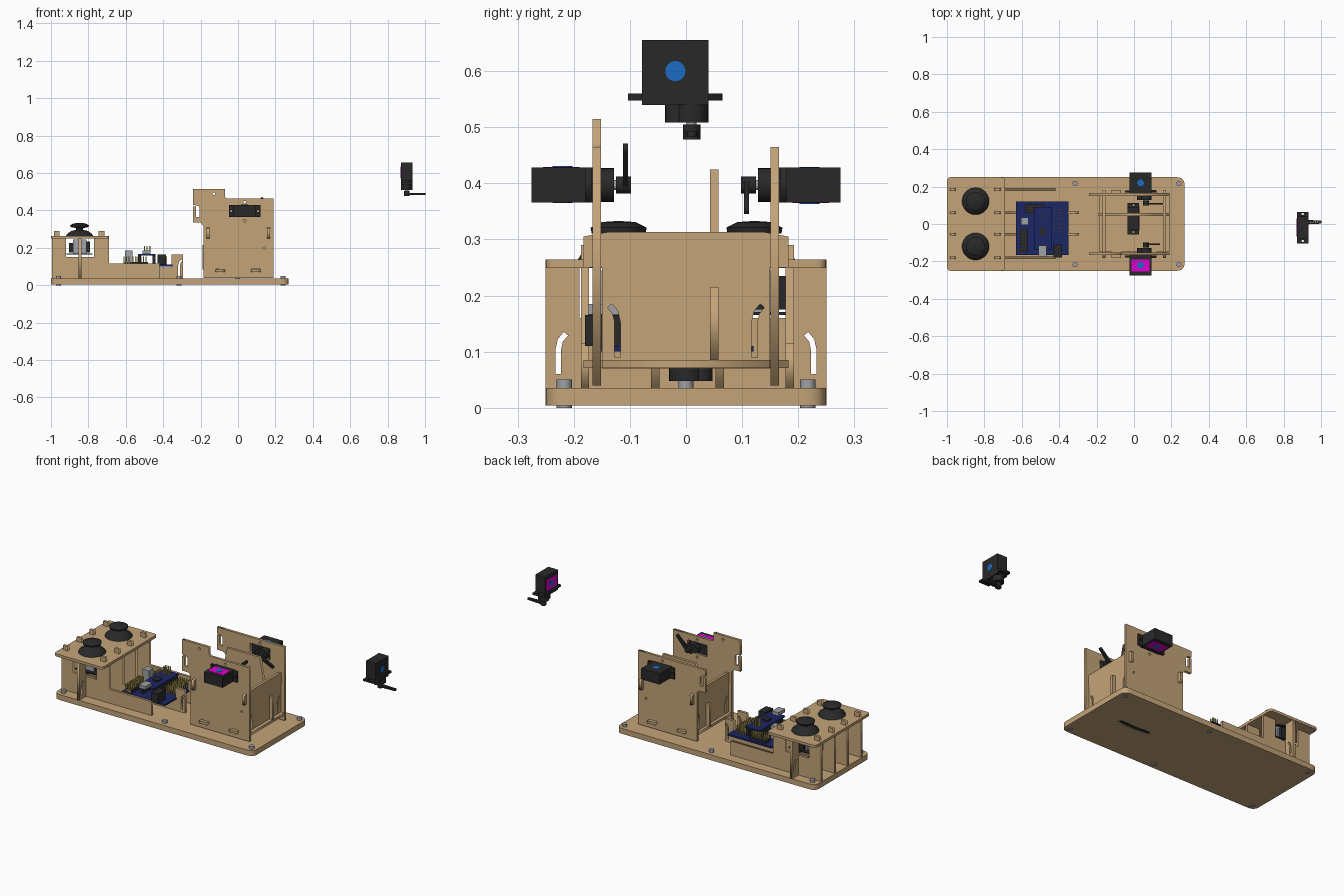
import bpy, bmesh, math
from mathutils import Matrix, Vector

if "Cube" in bpy.data.objects:
    bpy.data.objects.remove(bpy.data.objects["Cube"])

def material(name, rgb):
    m = bpy.data.materials.new(name)
    m.diffuse_color = (*rgb, 1)
    m.use_nodes = True
    m.node_tree.nodes["Principled BSDF"].inputs["Base Color"].default_value = m.diffuse_color
    return m

WOOD = material("plywood", (0.55, 0.37, 0.19))
BLACK = material("black_plastic", (0.022, 0.022, 0.022))
BLUE = material("circuit_blue", (0.012, 0.02, 0.13))
DOT = material("blue_dot", (0.01, 0.15, 0.55))
PINK = material("magenta_label", (0.75, 0.0, 0.62))
GREY = material("metal", (0.35, 0.36, 0.38))
GOLD = material("pin_gold", (0.6, 0.5, 0.12))
I = Matrix()

def add(name, mesh, mat, M=I, smooth=False):
    o = bpy.data.objects.new(name, mesh)
    bpy.context.collection.objects.link(o)
    mesh.transform(M)
    mesh.materials.clear()
    mesh.materials.append(mat)
    if smooth:
        bpy.ops.object.select_all(action='DESELECT')
        o.select_set(True)
        bpy.context.view_layer.objects.active = o
        bpy.ops.object.shade_smooth_by_angle()
    return o

def boxes(name, items, mat, M=I):
    """Boxes given as x0,x1,y0,y1,z0,z1, joined in one mesh."""
    bm = bmesh.new()
    for a, b, c, d, e, f in items:
        T = Matrix.Translation(((a+b)/2, (c+d)/2, (e+f)/2)) @ Matrix.Diagonal((b-a, d-c, f-e, 1))
        bmesh.ops.create_cube(bm, size=1, matrix=T)
    me = bpy.data.meshes.new(name)
    bm.to_mesh(me)
    bm.free()
    return add(name, me, mat, M)

def lathe(name, prof, mat, M=I, n=32):
    bm = bmesh.new()
    vs = [bm.verts.new((r, 0, z)) for r, z in prof]
    es = [bm.edges.new(p) for p in zip(vs, vs[1:])]
    bmesh.ops.spin(bm, geom=vs + es, cent=(0, 0, 0), axis=(0, 0, 1), angle=2*math.pi, steps=n)
    bmesh.ops.remove_doubles(bm, verts=bm.verts, dist=1e-5)
    bmesh.ops.recalc_face_normals(bm, faces=bm.faces)
    me = bpy.data.meshes.new(name)
    bm.to_mesh(me)
    bm.free()
    return add(name, me, mat, M, True)

def cyl(name, x, y, r, z0, z1, mat, M=I):
    return lathe(name, [(0, z0), (r, z0), (r, z1), (0, z1)], mat, M @ Matrix.Translation((x, y, 0)), 24)

def rect(a, b, c, d):
    return [(a, c), (b, c), (b, d), (a, d)]

def circle(x, y, r, n=16):
    return [(x + r*math.cos(2*math.pi*i/n), y + r*math.sin(2*math.pi*i/n)) for i in range(n)]

def rounded(pts, r):
    out = []
    for i, p in enumerate(pts):
        p, a, b = Vector(p), Vector(pts[i-1]), Vector(pts[(i+1) % len(pts)])
        s, e = p + (a-p).normalized()*r, p + (b-p).normalized()*r
        for k in range(6):
            t = k/5
            out.append(tuple(s*(1-t)**2 + p*2*t*(1-t) + e*t*t))
    return out

def cable_slot(u, v0, v1, side, w=0.005):
    """Vertical slot whose upper end curls to one side."""
    path = [Vector(p) for p in ((u, v0), (u, v1-.03), (u+side*.004, v1-.012), (u+side*.014, v1))]
    l, r = [], []
    for i, p in enumerate(path):
        t = (path[min(i+1, 3)] - path[max(i-1, 0)]).normalized()
        n = Vector((-t.y, t.x))*w
        l.append(tuple(p+n))
        r.append(tuple(p-n))
    return l + r[::-1]

ORIENT = {'xy': I, 'xz': Matrix.Rotation(math.pi/2, 4, 'X'),
          'yz': Matrix(((0, 0, 1, 0), (1, 0, 0, 0), (0, 1, 0, 0), (0, 0, 0, 1)))}
AXIS = {'xy': (0, 0, 1), 'xz': (0, 1, 0), 'yz': (1, 0, 0)}

def plate(name, plane, pos, outline, holes=(), thick=0.015, mat=WOOD, M=I):
    """Flat sheet cut from an outline with holes, centred at pos on its normal."""
    cu = bpy.data.curves.new(name, 'CURVE')
    cu.dimensions, cu.fill_mode, cu.extrude = '2D', 'BOTH', thick/2
    for loop in [outline, *holes]:
        s = cu.splines.new('POLY')
        s.points.add(len(loop)-1)
        for pt, (u, v) in zip(s.points, loop):
            pt.co = (u, v, 0, 1)
        s.use_cyclic_u = True
    tmp = bpy.data.objects.new(name + "_tmp", cu)
    bpy.context.collection.objects.link(tmp)
    me = bpy.data.meshes.new_from_object(tmp.evaluated_get(bpy.context.evaluated_depsgraph_get()))
    bpy.data.objects.remove(tmp)
    me.name = name
    return add(name, me, mat, M @ Matrix.Translation(Vector(AXIS[plane])*pos) @ ORIENT[plane])

def servo(name, loc, X, Y, Z, horn=0.0, arm=True):
    """Small servo: output along local Z, shaft on the axis, label on local -Y."""
    M = Matrix.Translation(loc) @ Matrix((X, Y, Z)).transposed().to_4x4()
    boxes(name+"_body", [(-.088, .030, -.031, .031, 0, .115)], BLACK, M)
    plate(name+"_flange", 'xy', .101, rect(-.113, .055, -.031, .031),
          [circle(-.101, 0, .006), circle(.043, 0, .006)], .012, BLACK, M)
    cyl(name+"_gear_housing", 0, 0, .030, .114, .147, BLACK, M)
    cyl(name+"_idler_housing", -.027, 0, .02, .114, .147, BLACK, M)
    cyl(name+"_shaft", 0, 0, .009, .147, .165, GREY, M)
    boxes(name+"_label", [(-.078, .02, -.0325, -.030, .02, .085)], PINK, M)
    D = M @ Matrix.Rotation(math.pi/2, 4, 'X')
    cyl(name+"_dots", -.029, .055, .018, -.032, .0335, DOT, D)
    if arm:
        H = M @ Matrix.Rotation(horn, 4, 'Z')
        cyl(name+"_horn_hub", 0, 0, .0155, .150, .177, BLACK, H)
        plate(name+"_horn", 'xy', .167, rounded([(0, -.013), (.1, -.008), (.1, .008), (0, .013)], .007),
              [circle(.03+.013*i, 0, .003, 8) for i in range(5)], .009, BLACK, H)

# base board, bolts and the swivel horn set in it
plate("base_board", 'xy', .0195, rounded(rect(-1, .27, -.25, .25), .04),
      [rounded(rect(-.1, .1, -.014, .014), .01)], .031)
plate("swivel_horn", 'xy', .02, [(-.098, -.007), (0, -.013), (.098, -.007), (.098, .007), (0, .013), (-.098, .007)],
      [], .028, BLACK)
for x in (-.96, -.315, .24):
    for y in (-.217, .217):
        cyl("base_bolt", x, y, .0135, 0, .05, GREY)

# tall side panels that carry the two side servos
side_holes = [rect(-.028, .098, .364, .43), rect(-.168, -.152, .25, .31), rect(.155, .171, .25, .31),
              rect(.07, .12, .072, .087), rect(-.113, -.105, .07, .09), circle(.035, .445, .007),
              circle(.035, .345, .007), circle(.14, .2, .006)]
hook = [(-.185, .04), (.19, .04), (.19, .465)]
hook_end = [(-.24, .43), (-.215, .425), (-.205, .415), (-.205, .365), (-.225, .365), (-.225, .42),
            (-.24, .42), (-.24, .335), (-.2, .335), (-.185, .32)]
plate("front_side_panel", 'xz', -.159, hook + [(-.06, .465), (-.07, .475), (-.07, .515), (-.24, .515)] + hook_end,
      side_holes + [circle(-.13, .49, .007)])
plate("back_side_panel", 'xz', .158, hook + [(-.24, .465)] + hook_end, side_holes)

# cross panels with tabs through the side panels
half = [(.15, .07), (.15, .25), (.183, .25), (.183, .305), (.14, .313)]
cross = half + [(-u, v) for u, v in half[::-1]]
for n, x in (("right_cross_panel", .163), ("left_cross_panel", -.16)):
    plate(n, 'yz', x, cross, [cable_slot(-.122, .09, .182, -1), cable_slot(.122, .09, .182, 1)])

# turntable floor and inner guide panel
tabs = [(-.185, .15), (-.12, .15), (-.12, .183), (-.07, .183), (-.07, .15), (.07, .15), (.07, .183),
        (.12, .183), (.12, .15), (.19, .15)]
plate("turntable_floor", 'xy', .078, tabs + [(u, -v) for u, v in tabs[::-1]], [rect(-.034, .03, -.032, .09)])
plate("inner_guide_panel", 'xz', .05, [(-.19, .085), (-.045, .085), (-.045, .21), (.045, .21), (.045, .085),
      (.19, .085), (.19, .215), (.145, .215), (.11, .425), (-.1, .425), (-.14, .215), (-.19, .215)])

# servos
servo("front_servo", (.064, -.275, .397), (1, 0, 0), (0, 0, -1), (0, 1, 0), -math.pi/4)
servo("back_servo", (.064, .275, .397), (1, 0, 0), (0, 0, 1), (0, -1, 0), -math.radians(28))
servo("swivel_servo", (-.003, 0, .195), (0, -1, 0), (-1, 0, 0), (0, 0, -1), arm=False)
cyl("swivel_shaft", -.003, 0, .013, .02, .05, GREY)
servo("loose_servo", (.902, .01, .655), (0, 1, 0), (1, 0, 0), (0, 0, -1), math.pi/2)

# joystick box: four long ribs, one cross rib, one lid
crown = [(-.69, .25), (-.715, .25), (-.715, .29), (-.745, .29), (-.745, .25), (-.77, .25), (-.77, .15), (-.92, .15),
         (-.92, .25), (-.955, .25), (-.955, .29), (-.985, .29), (-.985, .25), (-.995, .25), (-.995, .035)]
for y in (-.18, .185):
    plate("outer_rib", 'xz', y, [(-.42, .035), (-.42, .115), (-.69, .115)] + crown)
for y in (-.055, .06):
    plate("inner_rib", 'xz', y, [(-.295, .035), (-.295, .165), (-.355, .165), (-.355, .095), (-.69, .095)] + crown,
          [cable_slot(-.315, .05, .135, 1)])
rib = [(.25, .035), (.25, .25), (.19, .25), (.19, .16), (.055, .16), (.055, .25)]
plate("joystick_cross_rib", 'yz', -.845, rib + [(-u, v) for u, v in rib[::-1]],
      [cable_slot(-.228, .06, .132, 1), cable_slot(.228, .06, .132, -1)])
plate("joystick_lid", 'xy', .257, rounded(rect(-1, -.69, -.25, .25), .02),
      [circle(-.847, .122, .06, 32), circle(-.847, -.12, .06, 32)])

# joysticks
for y in (-.12, .122):
    T = Matrix.Translation((-.847, y, 0))
    lathe("joystick_cap", [(0, .333), (.03, .331), (.05, .321), (.048, .311), (.02, .306), (.019, .296),
                           (.045, .29), (.066, .275), (.074, .262), (.06, .25), (0, .25)], BLACK, T)
    boxes("joystick_board", [(-.07, .07, -.055, .055, .165, .171)], BLACK, T)
    boxes("joystick_housing", [(-.036, .036, -.036, .036, .171, .245)], GREY, T)
    boxes("joystick_sensors", [(.036, .056, -.025, .025, .175, .235), (-.056, -.036, -.02, .02, .175, .225),
                               (-.025, .025, .036, .055, .175, .235)], BLACK, T)

# controller boards
boxes("shield_board", [(-.63, -.35, -.165, .12, .100, .110)], BLUE)
boxes("controller_board", [(-.535, -.44, -.14, .09, .158, .166)], BLUE)
boxes("header_sockets", [(-.535, -.518, -.12, .08, .11, .158), (-.457, -.44, -.12, .08, .11, .158),
                         (-.61, -.57, -.15, -.03, .11, .125), (-.58, -.48, .06, .105, .11, .125)], BLACK)
boxes("power_connector", [(-.43, -.385, -.18, -.11, .11, .165)], BLACK)
boxes("processor_chip", [(-.505, -.47, -.06, -.02, .166, .174)], BLACK)
boxes("usb_socket", [(-.51, -.468, -.175, -.115, .166, .185)], GREY)
boxes("terminal_block", [(-.605, -.565, -.005, .035, .11, .185)], GREY)
pins = [(x0+.014*i, y0+.017*j, z0) for x0, y0, nx, ny, z0 in
        ((-.61, -.15, 3, 8, .11), (-.575, .065, 7, 3, .11), (-.425, -.04, 4, 8, .11), (-.50, .04, 3, 2, .166))
        for i in range(nx) for j in range(ny)]
boxes("header_pins", [(x-.003, x+.003, y-.003, y+.003, z, z+.045) for x, y, z in pins], GOLD)
